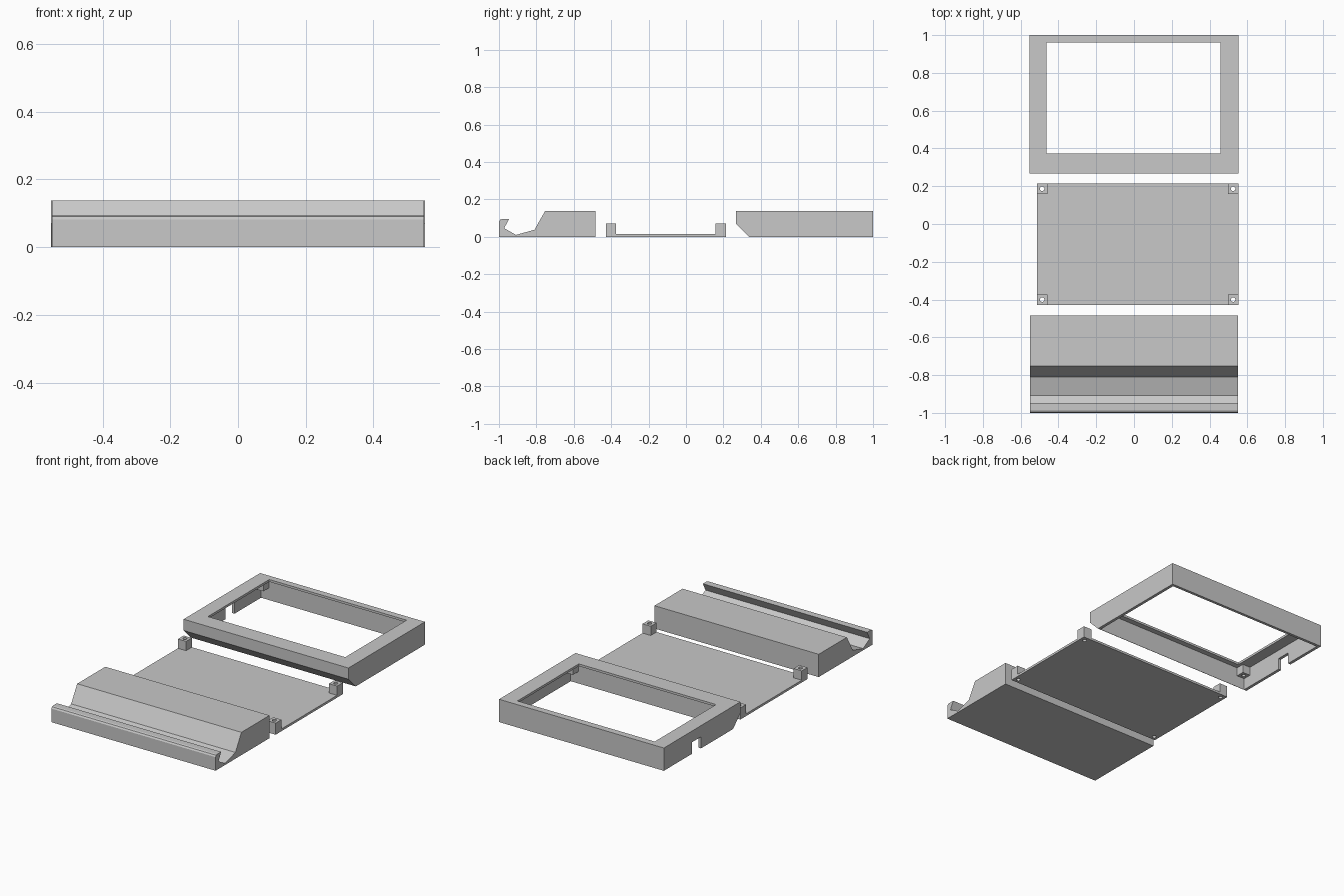
import bpy, bmesh

if "Cube" in bpy.data.objects:
    bpy.data.objects.remove(bpy.data.objects["Cube"])

plastic = bpy.data.materials.new("light_grey_plastic")
plastic.diffuse_color = (0.58, 0.58, 0.58, 1)
plastic.use_nodes = True
plastic.node_tree.nodes["Principled BSDF"].inputs["Base Color"].default_value = plastic.diffuse_color


def finish(name, bm):
    bmesh.ops.recalc_face_normals(bm, faces=bm.faces[:])
    mesh = bpy.data.meshes.new(name)
    bm.to_mesh(mesh)
    bm.free()
    mesh.materials.append(plastic)
    ob = bpy.data.objects.new(name, mesh)
    bpy.context.collection.objects.link(ob)
    return ob


def extrude_x(name, profile, x0, x1):
    """Solid made by sweeping a (y, z) profile along x."""
    bm = bmesh.new()
    face = bm.faces.new([bm.verts.new((x0, y, z)) for y, z in profile])
    new = bmesh.ops.extrude_face_region(bm, geom=[face])["geom"]
    verts = [v for v in new if isinstance(v, bmesh.types.BMVert)]
    bmesh.ops.translate(bm, verts=verts, vec=(x1 - x0, 0, 0))
    return finish(name, bm)


def box(name, x0, x1, y0, y1, z0, z1):
    return extrude_x(name, [(y0, z0), (y1, z0), (y1, z1), (y0, z1)], x0, x1)


def cylinder(name, x, y, z0, z1, r):
    bm = bmesh.new()
    bmesh.ops.create_cone(bm, cap_ends=True, segments=20, radius1=r, radius2=r, depth=z1 - z0)
    bmesh.ops.translate(bm, verts=bm.verts[:], vec=(x, y, (z0 + z1) / 2))
    return finish(name, bm)


def combine(target, tool, operation):
    mod = target.modifiers.new(operation.lower(), 'BOOLEAN')
    mod.operation = operation
    mod.solver = 'EXACT'
    mod.object = tool
    bpy.context.view_layer.objects.active = target
    bpy.ops.object.modifier_apply(modifier=mod.name)
    bpy.data.objects.remove(tool)


POST, HOLE, EPS = 0.055, 0.012, 0.02


def corner_posts(target, x0, x1, y0, y1, z0, z1, hole0, hole1):
    """Four drilled square posts in the corners of a rectangle."""
    for x in (x0, x1 - POST):
        for y in (y0, y1 - POST):
            combine(target, box("post", x, x + POST, y, y + POST, z0, z1), 'UNION')
            drill = cylinder("drill", x + POST / 2, y + POST / 2, hole0, hole1, HOLE)
            combine(target, drill, 'DIFFERENCE')


# Support stand with a hooked front lip and a sloping rest
extrude_x("support_stand", [
    (-1.0, 0), (-0.484, 0), (-0.484, 0.138), (-0.753, 0.138), (-0.81, 0.038),
    (-0.909, 0.01), (-0.972, 0.046), (-0.947, 0.094), (-0.985, 0.094),
    (-0.994, 0.091), (-1.0, 0.082)], -0.55, 0.55)

# Back cover: thin plate with four screw posts
cover = box("back_cover", -0.514, 0.552, -0.428, 0.214, 0, 0.014)
corner_posts(cover, -0.514, 0.552, -0.428, 0.214, 0, 0.07, -EPS, 0.07 + EPS)

# Display frame: chamfered shell, open underneath
frame = extrude_x("display_frame", [
    (0.268, 0.07), (0.338, 0), (1.0, 0), (1.0, 0.138), (0.268, 0.138)], -0.552, 0.552)
combine(frame, box("cavity", -0.534, 0.534, 0.34, 0.983, -EPS, 0.124), 'DIFFERENCE')
combine(frame, box("window", -0.463, 0.457, 0.373, 0.96, 0.05, 0.2), 'DIFFERENCE')
# Cable notch in the left wall
combine(frame, box("notch", -0.6, -0.5, 0.645, 0.73, -EPS, 0.07), 'DIFFERENCE')
# Hanging screw posts that meet the cover posts
corner_posts(frame, -0.537, 0.537, 0.337, 0.986, 0.072, 0.128, 0.05, 0.115)
